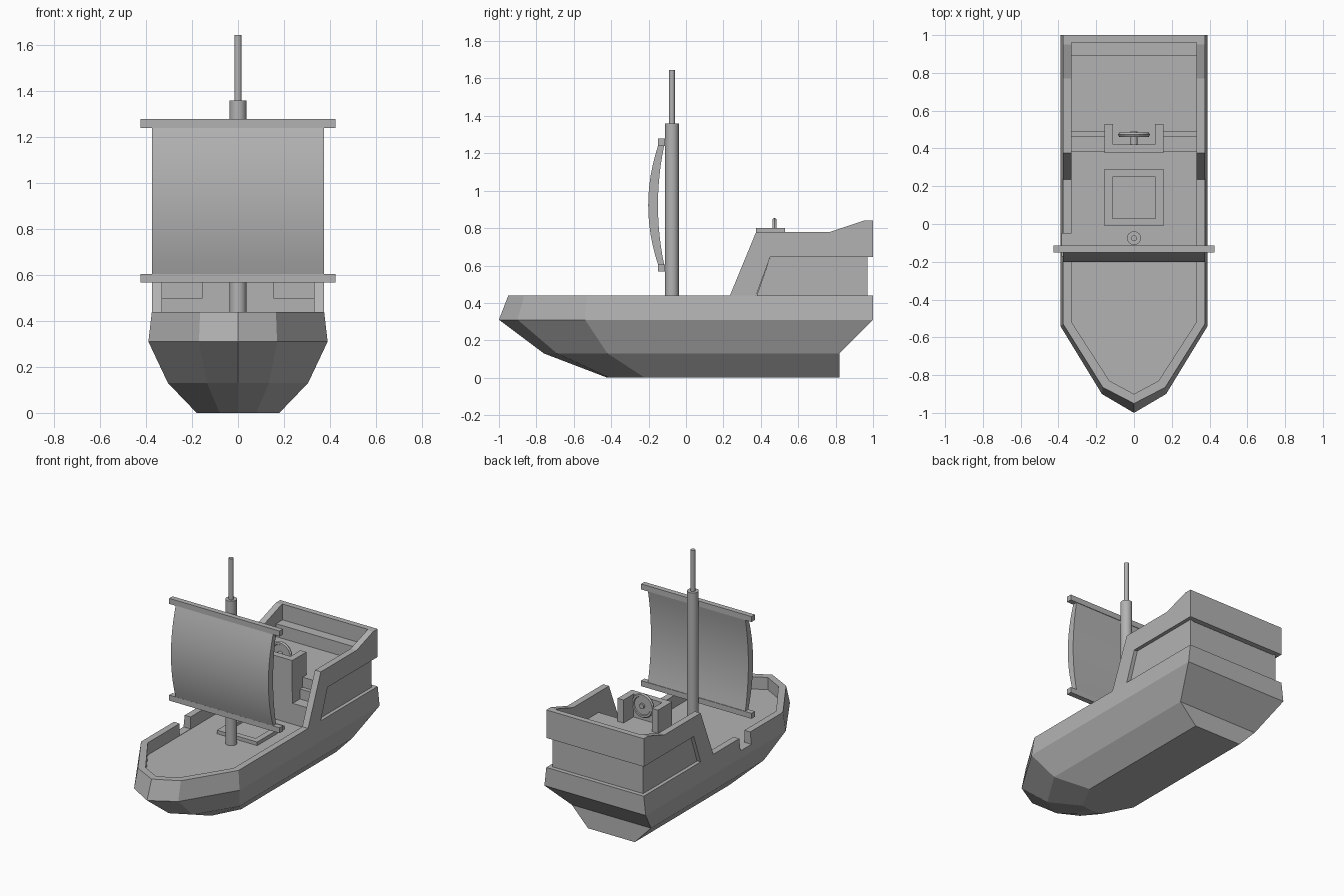
import bpy
import bmesh
import math

cube = bpy.data.objects.get("Cube")
if cube:
    bpy.data.objects.remove(cube, do_unlink=True)

gray = bpy.data.materials.new("plain gray")
gray.use_nodes = True
COLOR = (0.45, 0.45, 0.45, 1)
gray.diffuse_color = COLOR
gray.node_tree.nodes["Principled BSDF"].inputs["Base Color"].default_value = COLOR

DECK, RAIL, POOP = 0.355, 0.44, 0.64
OUT, IN = 0.375, 0.33
MAST_Y = -0.075


def finish(bm, name, smooth=False):
    bmesh.ops.recalc_face_normals(bm, faces=bm.faces)
    mesh = bpy.data.meshes.new(name)
    bm.to_mesh(mesh)
    bm.free()
    mesh.materials.append(gray)
    ob = bpy.data.objects.new(name, mesh)
    bpy.context.collection.objects.link(ob)
    if smooth:
        bpy.ops.object.select_all(action='DESELECT')
        ob.select_set(True)
        bpy.context.view_layer.objects.active = ob
        bpy.ops.object.shade_smooth_by_angle(angle=math.radians(35))
    return ob


def loft(name, loops, smooth=False):
    """Skin a stack of equal vertex loops and cap both ends."""
    bm = bmesh.new()
    rings = [[bm.verts.new(p) for p in loop] for loop in loops]
    n = len(rings[0])
    for a, b in zip(rings, rings[1:]):
        for i in range(n):
            j = (i + 1) % n
            bm.faces.new((a[i], a[j], b[j], b[i]))
    bm.faces.new(rings[0])
    bm.faces.new(rings[-1])
    return finish(bm, name, smooth)


def side_profile(name, x0, x1, pts, smooth=False):
    return loft(name, [[(x, y, z) for y, z in pts] for x in (x0, x1)], smooth)


def box(name, x0, x1, y0, y1, z0, z1):
    return side_profile(name, x0, x1, [(y0, z0), (y1, z0), (y1, z1), (y0, z1)])


def ring_box(name, outer, inner, z0, z1):
    """Rectangular frame from two (x, y0, y1) outlines."""
    def rect(r, z):
        x, y0, y1 = r
        return [(-x, y0, z), (x, y0, z), (x, y1, z), (-x, y1, z)]
    low = z0 + 0.008
    return loft(name, [rect(outer, z0), rect(outer, z1), rect(inner, z1), rect(inner, low)])


def cylinder(name, r, z0, z1, y, sides=16):
    def circle(z):
        return [(r * math.cos(math.tau * i / sides), y + r * math.sin(math.tau * i / sides), z)
                for i in range(sides)]
    return loft(name, [circle(z0), circle(z1)], True)


# Hull: half outlines from keel to rail, then down the inside to the deck
def outline(z, half):
    return ([(x, y, z) for x, y in half]
            + [(-x, y, z) for x, y in reversed(half) if x > 0])


inner = [(0, -0.9), (0.13, -0.83), (IN, -0.52), (IN, 0.96)]
hull = loft("hull", [
    outline(0, [(0, -0.42), (0.08, -0.41), (0.18, -0.22), (0.18, 0.82)]),
    outline(0.13, [(0, -0.76), (0.135, -0.69), (0.305, -0.42), (0.305, 0.82)]),
    outline(0.31, [(0, -1), (0.17, -0.9), (0.39, -0.54), (0.39, 1)]),
    outline(RAIL, [(0, -0.95), (0.165, -0.865), (OUT, -0.53), (OUT, 1)]),
    outline(RAIL, inner),
    outline(DECK, inner),
])

# Boarding gap in one rail
cutter = box("gap_cutter", -0.5, -0.3, -0.17, -0.05, DECK + 0.002, 0.6)
cutter.hide_render = True
cut = hull.modifiers.new("gap", 'BOOLEAN')
cut.operation = 'DIFFERENCE'
cut.object = cutter
bpy.context.view_layer.objects.active = hull
bpy.ops.object.modifier_apply(modifier="gap")
bpy.data.objects.remove(cutter, do_unlink=True)

# Stern cabin: recessed core, raised deck, overhanging side and back walls
STAIR = 0.49
box("cabin_core", -IN, IN, STAIR, 0.97, DECK, POOP)
for side, s in (("left", 1), ("right", -1)):
    side_profile(f"{side}_stern_wall", s * IN, s * OUT, [
        (0.235, RAIL), (0.375, 0.78), (0.77, 0.78), (0.95, 0.84),
        (1, 0.84), (1, 0.645), (0.45, 0.645), (0.375, RAIL)])
    side_profile(f"{side}_recessed_panel", s * IN, s * 0.35,
                 [(0.375, RAIL - 0.01), (0.45, 0.645), (0.97, 0.645), (0.97, RAIL - 0.01)])
    # Steps up to the raised deck
    side_profile(f"{side}_stairs", s * 0.155, s * IN, [
        (0.38, DECK), (0.38, 0.5), (0.46, 0.5), (0.46, 0.57), (STAIR, 0.57), (STAIR, DECK)])
    # Arm of the helm guard
    box(f"{side}_helm_guard_arm", s * 0.11, s * 0.155, 0.42, 0.53, 0.5, 0.8)
box("back_stern_wall", -IN, IN, 0.96, 1, 0.645, 0.84)
box("stern_bench", -IN, IN, 0.89, 0.96, POOP, 0.73)
box("cabin_front", -0.155, 0.155, 0.38, STAIR, DECK, POOP)
box("helm_guard_front", -0.155, 0.155, 0.375, 0.42, POOP - 0.06, 0.8)

# Steering wheel on its axle
WHEEL_Z = 0.77


def disc(name, r, y0, y1, sides=20):
    return loft(name, [[(r * math.cos(math.tau * i / sides), y,
                         WHEEL_Z + r * math.sin(math.tau * i / sides))
                        for i in range(sides)] for y in (y0, y1)], True)


disc("wheel_axle", 0.018, 0.42, 0.49, 12)
disc("wheel_plate", 0.065, 0.468, 0.478)
bpy.ops.mesh.primitive_torus_add(
    major_radius=0.072, minor_radius=0.013, major_segments=20, minor_segments=6,
    location=(0, 0.473, WHEEL_Z), rotation=(math.pi / 2, 0, 0))
rim = bpy.context.object
rim.name = "wheel_rim"
rim.data.materials.append(gray)

# Deck hatch
ring_box("deck_hatch", (0.155, -0.01, 0.29), (0.115, 0.03, 0.25), DECK - 0.005, 0.38)

# Mast and topmast
cylinder("mast", 0.037, DECK - 0.01, 1.36, MAST_Y)
cylinder("topmast", 0.016, 1.35, 1.645, MAST_Y, 12)

# Yards and the billowing sail
for name, z in (("lower_yard", 0.567), ("upper_yard", 1.24)):
    box(name, -0.425, 0.425, -0.15, -0.113, z, z + 0.038)
STEPS = 12
front, back = [], []
for i in range(STEPS + 1):
    t = i / STEPS
    z = 0.6 + 0.645 * t
    bulge = 4 * t * (1 - t)
    front.append((-0.148 - 0.054 * bulge, z))
    back.append((-0.116 - 0.034 * bulge, z))
side_profile("sail", -OUT, OUT, front + back[::-1], True)
